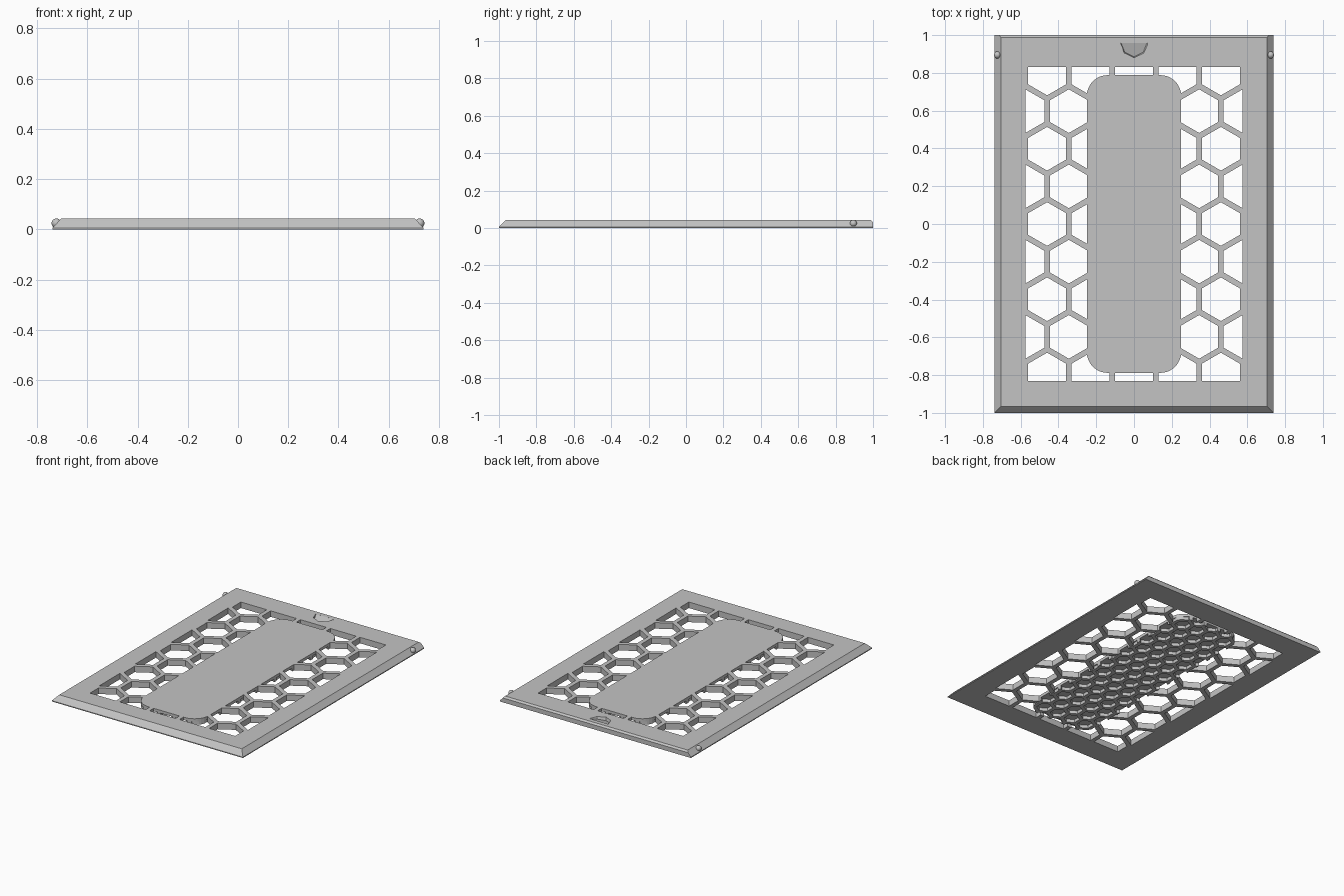
import bpy, bmesh, math

cube = bpy.data.objects.get("Cube")
if cube:
    bpy.data.objects.remove(cube, do_unlink=True)

TOP = 0.042
grey = bpy.data.materials.new("plain grey")
grey.use_nodes = True
GREY = (0.55, 0.55, 0.55, 1)
grey.diffuse_color = GREY
grey.node_tree.nodes["Principled BSDF"].inputs["Base Color"].default_value = GREY


def make_object(name, bm):
    bmesh.ops.recalc_face_normals(bm, faces=bm.faces)
    mesh = bpy.data.meshes.new(name)
    bm.to_mesh(mesh)
    bm.free()
    mesh.materials.append(grey)
    obj = bpy.data.objects.new(name, mesh)
    bpy.context.collection.objects.link(obj)
    return obj


def loft(bm, loops):
    """Skin matching point loops and cap both ends."""
    rings = [[bm.verts.new(p) for p in loop] for loop in loops]
    n = len(rings[0])
    for a, b in zip(rings, rings[1:]):
        for i in range(n):
            j = (i + 1) % n
            bm.faces.new((a[i], a[j], b[j], b[i]))
    bm.faces.new(rings[0])
    bm.faces.new(rings[-1])


def prism(bm, outline, z0, z1):
    loft(bm, [[(x, y, z) for x, y in outline] for z in (z0, z1)])


def clip(poly, axis, limit, sign):
    """Keep the part of a convex polygon on one side of a line."""
    out = []
    for p, q in zip(poly, poly[1:] + poly[:1]):
        dp, dq = sign * (limit - p[axis]), sign * (limit - q[axis])
        if dp >= 0:
            out.append(p)
        if dp * dq < 0:
            t = dp / (dp - dq)
            out.append((p[0] + t * (q[0] - p[0]), p[1] + t * (q[1] - p[1])))
    return out


def honeycomb(name, pitch, web, half_x, half_y, z0, z1):
    """Cutter made of pointed-top hexagons kept inside a rectangle."""
    bm = bmesh.new()
    row_step = pitch * math.sqrt(3) / 2
    radius = (pitch - web) / math.sqrt(3)
    rows, cols = int(half_y / row_step) + 1, int(half_x / pitch) + 1
    for r in range(-rows, rows + 1):
        for c in range(-cols - 1, cols + 1):
            cx, cy = (c + 0.5 * (r % 2)) * pitch, r * row_step
            poly = [(cx + radius * math.sin(k * math.pi / 3),
                     cy + radius * math.cos(k * math.pi / 3)) for k in range(6)]
            for axis, half in ((0, half_x), (1, half_y)):
                for sign in (1, -1):
                    poly = clip(poly, axis, sign * half, sign) if poly else poly
            if len(poly) > 2 and max(p[0] for p in poly) - min(p[0] for p in poly) > 0.005:
                prism(bm, poly, z0, z1)
    return make_object(name, bm)


def cut(target, cutter):
    mod = target.modifiers.new(cutter.name, 'BOOLEAN')
    mod.operation = 'DIFFERENCE'
    mod.solver = 'EXACT'
    mod.object = cutter
    cutter.hide_render = True
    cutter.hide_viewport = True
    cutter.display_type = 'WIRE'


def rounded_rect(hx, hy, r, steps=8):
    pts = []
    for q, (sx, sy) in enumerate(((1, 1), (-1, 1), (-1, -1), (1, -1))):
        for i in range(steps + 1):
            a = (q + i / steps) * math.pi / 2
            pts.append((sx * (hx - r) + r * math.cos(a), sy * (hy - r) + r * math.sin(a)))
    return pts


# Outer frame: sloped sides and front, small chamfer on the back edge
def section(x, front, back, z):
    return [(-x, front, z), (x, front, z), (x, back, z), (-x, back, z)]


bm = bmesh.new()
loft(bm, [section(0.738, -1, 1, 0), section(0.738, -1, 1, 0.006),
          section(0.715, -0.976, 1, 0.031), section(0.705, -0.965, 0.988, TOP)])
frame = make_object("vent_frame", bm)

# Open honeycomb
cut(frame, honeycomb("honeycomb_cutter", 0.23, 0.03, 0.575, 0.832, -0.02, 0.08))

# Seat for the solid centre panel
outline = rounded_rect(0.25, 0.788, 0.11)
bm = bmesh.new()
prism(bm, outline, -0.02, 0.08)
cut(frame, make_object("panel_seat_cutter", bm))

# Thumb notch with a floor that ramps up towards the back edge
bm = bmesh.new()
notch = [(-0.075, 0.955), (-0.053, 0.905), (0, 0.88), (0.053, 0.905), (0.075, 0.955)]
loft(bm, [[(x * 0.92, y + 0.005, TOP - (0.96 - y) * 0.28) for x, y in notch],
          [(x, y, TOP + 0.002) for x, y in notch]])
cut(frame, make_object("thumb_notch_cutter", bm))

# Solid centre panel, hollowed underneath by a finer honeycomb
bm = bmesh.new()
prism(bm, outline, 0, TOP)
panel = make_object("centre_panel", bm)
cut(panel, honeycomb("panel_recess_cutter", 0.115, 0.025, 0.3, 0.83, -0.02, 0.022))

# Small latch balls on both sides
for side, sx in (("left", 1), ("right", -1)):
    bm = bmesh.new()
    bmesh.ops.create_uvsphere(bm, u_segments=16, v_segments=10, radius=0.019)
    for v in bm.verts:
        v.co.x += sx * 0.723
        v.co.y += 0.895
        v.co.z += 0.024
    for f in bm.faces:
        f.smooth = True
    make_object(side + "_latch_ball", bm)
